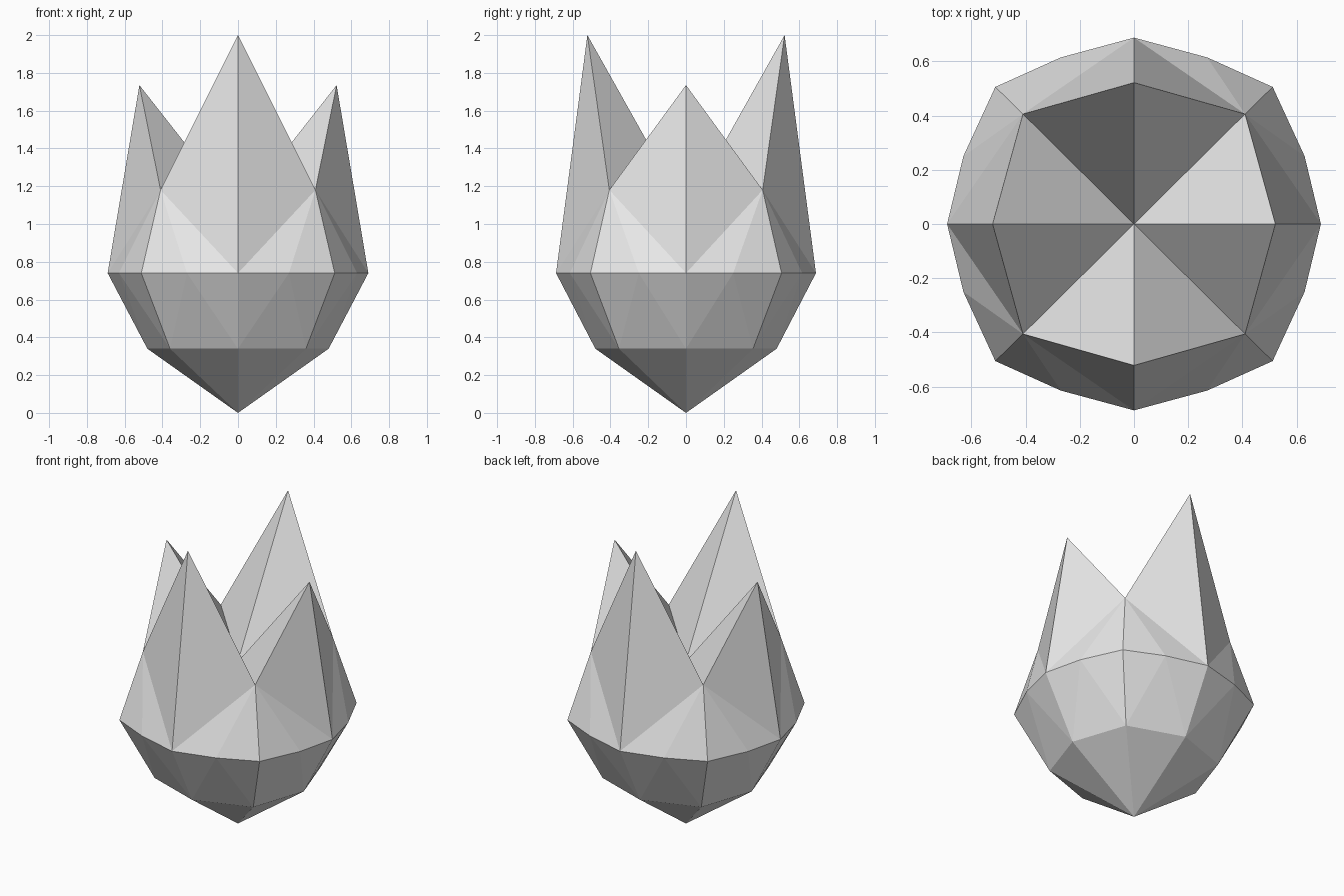
import bpy
import bmesh

cube = bpy.data.objects.get("Cube")
if cube:
    bpy.data.objects.remove(cube, do_unlink=True)

# Single pale grey colour
grey = bpy.data.materials.new("pale_grey")
grey.use_nodes = True
colour = (0.8, 0.8, 0.8, 1)
grey.diffuse_color = colour
grey.node_tree.nodes["Principled BSDF"].inputs["Base Color"].default_value = colour

# Points shared by all four quarters
ROOT = (0, 0, 0)
HEART = (0, 0, 1.07)
LOW, RIM, NOTCH = 0.34, 0.74, 1.18
low_corner = (0.36, 0.355, LOW)
rim_corner = (0.512, 0.506, RIM)
notch = (0.41, 0.406, NOTCH)

# Each half petal: lower point, rim point, rim midpoint, tip
side_petal = ((0.48, 0, LOW), (0.69, 0, RIM), (0.63, 0.25, RIM), (0.522, 0, 1.735))
tall_petal = ((0, 0.48, LOW), (0, 0.688, RIM), (0.27, 0.615, RIM), (0, 0.522, 2))


def half_petal(bm, petal, sx, sy):
    """Facets from the bottom point up to the tip and down into the hollow."""
    low, rim, middle, tip = petal
    facets = (
        (ROOT, low, low_corner),           # bottom cone
        (low, rim, middle),                # lower belt
        (low, middle, low_corner),
        (low_corner, middle, rim_corner),
        (rim, notch, middle),              # upper belt
        (middle, notch, rim_corner),
        (rim, tip, notch),                 # outside of petal
        (tip, HEART, notch),               # inside of petal
    )
    for facet in facets:
        bm.faces.new([bm.verts.new((sx * x, sy * y, z)) for x, y, z in facet])


# Closed bud with four pointed petals
bm = bmesh.new()
for sx in (1, -1):
    for sy in (1, -1):
        for petal in (side_petal, tall_petal):
            half_petal(bm, petal, sx, sy)
bmesh.ops.remove_doubles(bm, verts=bm.verts[:], dist=0.0001)
bmesh.ops.recalc_face_normals(bm, faces=bm.faces[:])

mesh = bpy.data.meshes.new("petal_bud")
bm.to_mesh(mesh)
bm.free()
mesh.materials.append(grey)
bud = bpy.data.objects.new("petal_bud", mesh)
bpy.context.collection.objects.link(bud)
